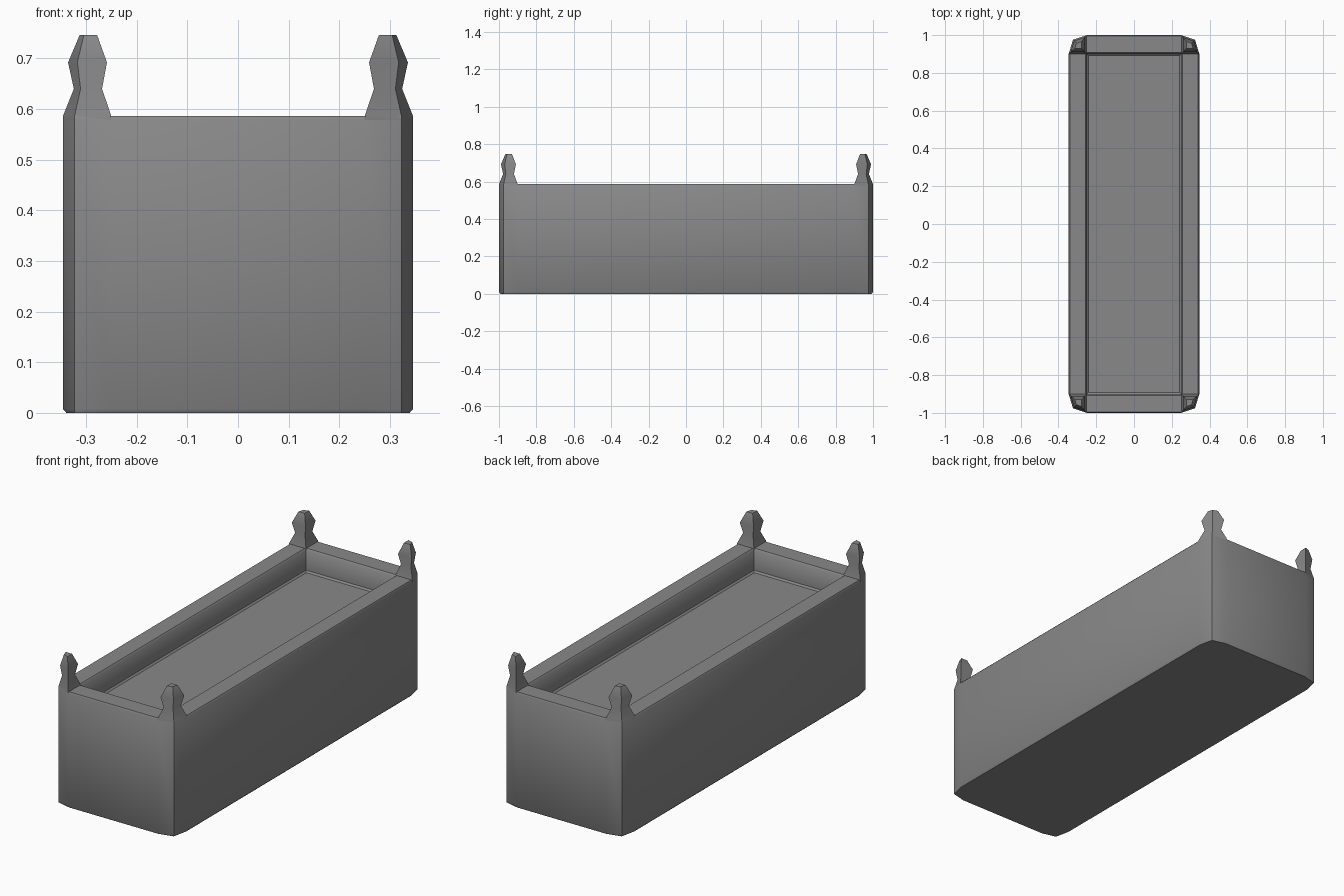
import bpy, bmesh, math

cube = bpy.data.objects.get("Cube")
if cube:
    bpy.data.objects.remove(cube, do_unlink=True)

# One stone grey for everything
stone = bpy.data.materials.new("stone_grey")
stone.use_nodes = True
GREY = (0.25, 0.25, 0.25, 1)
stone.diffuse_color = GREY
stone.node_tree.nodes["Principled BSDF"].inputs["Base Color"].default_value = GREY

# Outer corner of the plan: end of front wall, sharp arris, end of side wall
CORNER = [(0.25, 1.0), (0.323, 0.975), (0.346, 0.9)]
INNER = (0.25, 0.9)
QUADRANTS = [(1, 1), (1, -1), (-1, -1), (-1, 1)]


def plan_ring(corner):
    """Repeat a corner's points clockwise around all four quadrants."""
    ring = []
    for sx, sy in QUADRANTS:
        points = corner if sx * sy > 0 else corner[::-1]
        ring += [(x * sx, y * sy) for x, y in points]
    return ring


def loft(name, rings):
    """Skin a stack of (z, outline) rings and cap both ends."""
    bm = bmesh.new()
    loops = [[bm.verts.new((x, y, z)) for x, y in ring] for z, ring in rings]
    for a, b in zip(loops, loops[1:]):
        for i in range(len(a)):
            j = (i + 1) % len(a)
            bm.faces.new((a[i], a[j], b[j], b[i]))
    bm.faces.new(loops[0][::-1])
    bm.faces.new(loops[-1])
    bmesh.ops.remove_doubles(bm, verts=bm.verts, dist=0.0005)
    bmesh.ops.recalc_face_normals(bm, faces=bm.faces)
    mesh = bpy.data.meshes.new(name)
    bm.to_mesh(mesh)
    bm.free()
    mesh.materials.append(stone)
    obj = bpy.data.objects.new(name, mesh)
    bpy.context.collection.objects.link(obj)
    bpy.ops.object.select_all(action='DESELECT')
    obj.select_set(True)
    bpy.context.view_layer.objects.active = obj
    bpy.ops.object.shade_smooth_by_angle(angle=math.radians(42))
    return obj


def eased(d):
    """Outer corner with the straight walls pulled in by d."""
    (ax, ay), arris, (bx, by) = CORNER
    return plan_ring([(ax, ay - d), arris, (bx - d, by)])


def basin(d):
    """Rectangular basin outline, inset by d."""
    return plan_ring([(INNER[0] - d, INNER[1] - d)] * 3)


# Trough: chamfered foot, walls, eased rim, sunken basin floor
loft("trough", [
    (0, eased(0.007)), (0.008, plan_ring(CORNER)),
    (0.578, plan_ring(CORNER)), (0.586, eased(0.006)),
    (0.586, basin(-0.007)), (0.578, basin(0)),
    (0.478, basin(0)), (0.47, basin(0.008)),
])

# Corner finials: the corner's wedge plan, waisted and tapered upward
CX, CY = 0.294, 0.947
PROFILE = [(0.578, 1), (0.588, 0.98), (0.64, 0.58), (0.692, 0.8), (0.746, 0.36)]
for (sx, sy), place in zip(QUADRANTS, ("back_left", "front_left", "front_right", "back_right")):
    loft("finial_" + place, [
        (z, [(sx * (CX + (x - CX) * s), sy * (CY + (y - CY) * s)) for x, y in CORNER + [INNER]])
        for z, s in PROFILE
    ])
